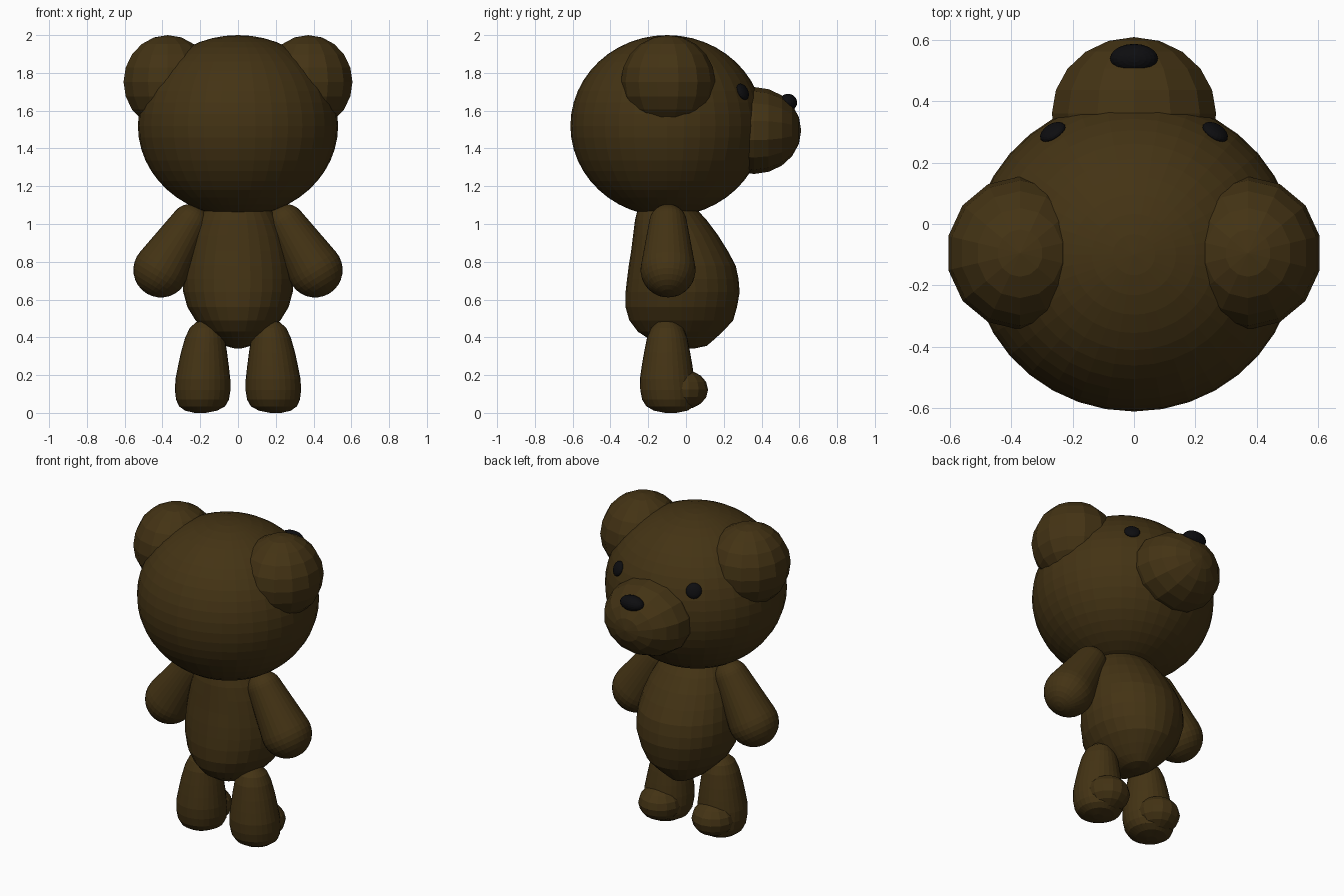
import bpy, bmesh, math
from mathutils import Vector, Matrix

if "Cube" in bpy.data.objects:
    bpy.data.objects.remove(bpy.data.objects["Cube"])


def material(name, color):
    m = bpy.data.materials.new(name)
    m.diffuse_color = (*color, 1)
    m.use_nodes = True
    m.node_tree.nodes["Principled BSDF"].inputs["Base Color"].default_value = m.diffuse_color
    return m


BROWN = material("dark brown fur", (0.057, 0.033, 0.007))
BLACK = material("black", (0.004, 0.004, 0.005))


def finish(bm, name, mat):
    bmesh.ops.recalc_face_normals(bm, faces=bm.faces)
    me = bpy.data.meshes.new(name)
    bm.to_mesh(me)
    bm.free()
    me.materials.append(mat)
    ob = bpy.data.objects.new(name, me)
    bpy.context.collection.objects.link(ob)
    return ob


def ellipsoid(name, loc, radii, mat, seg=32, rings=20, rot=None):
    bm = bmesh.new()
    bmesh.ops.create_uvsphere(bm, u_segments=seg, v_segments=rings, radius=1)
    r = rot if rot else Matrix.Identity(4)
    bm.transform(Matrix.Translation(loc) @ r @ Matrix.Diagonal((*radii, 1)))
    return finish(bm, name, mat)


def loft(name, rows, mat, seg=28, matrix=None):
    """rows: (z, centre x, centre y, radius x, radius y)"""
    bm = bmesh.new()
    loops = []
    for z, cx, cy, rx, ry in rows:
        loops.append([bm.verts.new((cx + rx * math.cos(2 * math.pi * i / seg),
                                    cy + ry * math.sin(2 * math.pi * i / seg), z))
                      for i in range(seg)])
    for a, b in zip(loops, loops[1:]):
        for i in range(seg):
            j = (i + 1) % seg
            bm.faces.new((a[i], a[j], b[j], b[i]))
    bm.faces.new(loops[0])
    bm.faces.new(loops[-1])
    if matrix:
        bm.transform(matrix)
    return finish(bm, name, mat)


def tapered_capsule(name, p1, r1, p2, r2, mat):
    p1, p2 = Vector(p1), Vector(p2)
    d = (p2 - p1).length
    a = math.asin((r1 - r2) / d)
    rows = []
    for z0, r, t0, t1 in ((0, r1, -1.55, a), (d, r2, a, 1.55)):
        for i in range(9):
            t = t0 + (t1 - t0) * i / 8
            rows.append((z0 + r * math.sin(t), 0, 0, r * math.cos(t), r * math.cos(t)))
    rot = (p2 - p1).to_track_quat('Z', 'Y').to_matrix().to_4x4()
    return loft(name, rows, mat, matrix=Matrix.Translation(p1) @ rot)


# Head
HC, HR = Vector((0, -0.1, 1.52)), Vector((0.53, 0.512, 0.48))
ellipsoid("head", HC, HR, BROWN, 36, 24)

# Snout with its pole pointing forward (+y), and nose
ellipsoid("snout", (0, 0.36, 1.495), (0.275, 0.23, 0.25), BROWN, 14, 10,
          Matrix.Rotation(-math.pi / 2, 4, 'X'))
ellipsoid("nose", (0, 0.54, 1.643), (0.078, 0.048, 0.046), BLACK, 20, 12)

# Egg-shaped body with a round belly
loft("body", [
    (0.342, 0, 0.02, 0.02, 0.03), (0.355, 0, 0.01, 0.07, 0.10),
    (0.385, 0, -0.02, 0.12, 0.165), (0.43, 0, -0.03, 0.17, 0.225),
    (0.49, 0, -0.025, 0.225, 0.275), (0.56, 0, -0.025, 0.268, 0.295),
    (0.64, 0, -0.018, 0.29, 0.302), (0.71, 0, -0.017, 0.295, 0.295),
    (0.78, 0, -0.02, 0.289, 0.283), (0.86, 0, -0.035, 0.274, 0.255),
    (0.94, 0, -0.055, 0.25, 0.225), (1.02, 0, -0.08, 0.213, 0.19),
    (1.08, 0, -0.1, 0.175, 0.155), (1.13, 0, -0.1, 0.12, 0.11)], BROWN)

for s, side in ((-1, "left"), (1, "right")):
    # Low-poly ears
    ellipsoid(side + "_ear", (s * 0.372, -0.095, 1.752), (0.24, 0.25, 0.248), BROWN, 14, 10)

    # Eyes: flattened beads lying on the head surface
    x, z = s * 0.265, 1.70
    y = HC.y + HR.y * math.sqrt(1 - (x / HR.x) ** 2 - ((z - HC.z) / HR.z) ** 2)
    p = Vector((x, y, z))
    n = Vector([(p[i] - HC[i]) / HR[i] ** 2 for i in range(3)])
    ellipsoid(side + "_eye", p, (0.046, 0.046, 0.022), BLACK, 20, 12,
              n.to_track_quat('Z', 'Y').to_matrix().to_4x4())

    # Arms
    tapered_capsule(side + "_arm", (s * 0.408, -0.095, 0.757), 0.146,
                    (s * 0.255, -0.095, 1.005), 0.1, BROWN)

    # Legs, leaning slightly inward at the top
    loft(side + "_leg", [(h, s * cx, cy, rx, ry) for h, cx, cy, rx, ry in (
        (0.0, 0.2, -0.08, 0.03, 0.03), (0.012, 0.195, -0.08, 0.085, 0.09),
        (0.035, 0.19, -0.085, 0.122, 0.125), (0.07, 0.188, -0.09, 0.14, 0.142),
        (0.12, 0.187, -0.095, 0.147, 0.147), (0.18, 0.186, -0.1, 0.145, 0.144),
        (0.25, 0.183, -0.1, 0.134, 0.134), (0.32, 0.18, -0.1, 0.122, 0.122),
        (0.4, 0.175, -0.1, 0.104, 0.106), (0.45, 0.172, -0.1, 0.083, 0.085),
        (0.48, 0.17, -0.1, 0.052, 0.052), (0.492, 0.17, -0.1, 0.015, 0.015))], BROWN)

    # Low-poly toe bump
    ellipsoid(side + "_foot", (s * 0.187, -0.015, 0.123), (0.13, 0.132, 0.105), BROWN, 14, 8)
